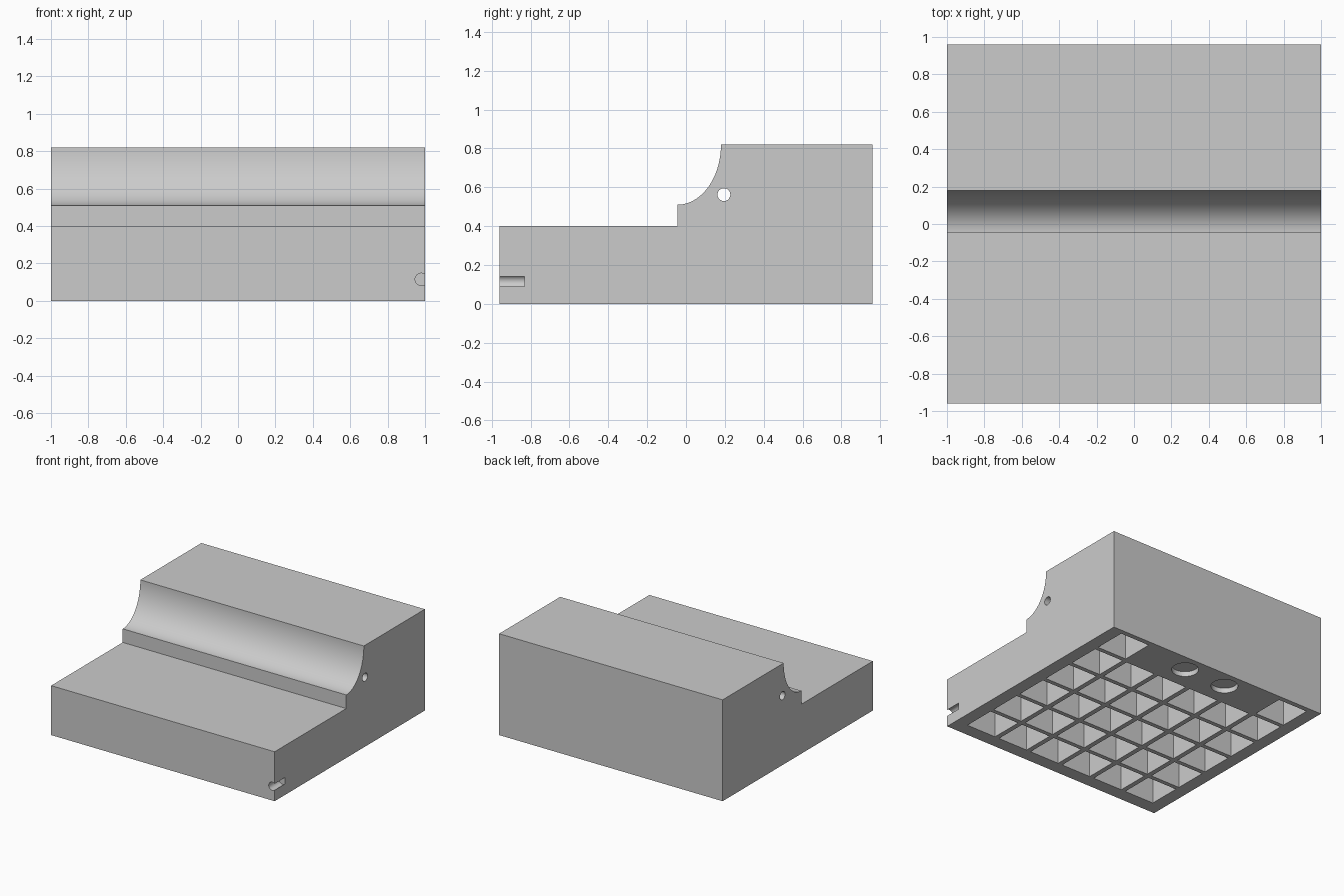
import bpy
import bmesh
import math
from mathutils import Matrix, Vector

cube = bpy.data.objects.get("Cube")
if cube:
    bpy.data.objects.remove(cube, do_unlink=True)

# Single flat colour
grey = bpy.data.materials.new("plain_grey")
grey.use_nodes = True
colour = (0.6, 0.6, 0.6, 1)
grey.diffuse_color = colour
grey.node_tree.nodes["Principled BSDF"].inputs["Base Color"].default_value = colour


def make_object(name, bm):
    bmesh.ops.recalc_face_normals(bm, faces=bm.faces)
    mesh = bpy.data.meshes.new(name)
    bm.to_mesh(mesh)
    bm.free()
    mesh.materials.append(grey)
    obj = bpy.data.objects.new(name, mesh)
    bpy.context.collection.objects.link(obj)
    return obj


def add_box(bm, centre, size):
    matrix = Matrix.Translation(centre) @ Matrix.Diagonal((*size, 1))
    bmesh.ops.create_cube(bm, size=1, matrix=matrix)


def add_cylinder(bm, centre, radius, depth, axis="Z"):
    turn = {"X": Matrix.Rotation(math.pi / 2, 4, "Y"),
            "Y": Matrix.Rotation(math.pi / 2, 4, "X"),
            "Z": Matrix.Identity(4)}[axis]
    bmesh.ops.create_cone(bm, cap_ends=True, segments=48, radius1=radius,
                          radius2=radius, depth=depth,
                          matrix=Matrix.Translation(centre) @ turn)


# Stepped body: side profile with a hollow cove, extruded across the width
back, top, shelf, step, ledge, cove_end = 0.96, 0.82, 0.4, -0.045, 0.51, 0.18
profile = [(-back, 0), (back, 0), (back, top)]
segments = 32
for i in range(segments + 1):
    a = math.pi / 2 * i / segments
    profile.append((step + (cove_end - step) * math.cos(a),
                    top - (top - ledge) * math.sin(a)))
profile += [(step, shelf), (-back, shelf)]

bm = bmesh.new()
face = bm.faces.new([bm.verts.new((-1, y, z)) for y, z in profile])
side = bmesh.ops.extrude_face_region(bm, geom=[face])
bmesh.ops.translate(bm, vec=Vector((2, 0, 0)),
                    verts=[v for v in side["geom"] if isinstance(v, bmesh.types.BMVert)])
body = make_object("stepped_body", bm)

# Underside pockets: six by six grid, back row keeps only its end pockets
cut = bmesh.new()
pocket, depth = 0.266, 0.3
for row in range(6):
    for col in range(6):
        if row == 0 and 0 < col < 5:
            continue
        centre = ((col - 2.5) * 0.305, 0.787 - row * 0.301, depth / 2 - 0.05)
        add_box(cut, centre, (pocket, pocket, depth + 0.1))

# Two shallow round recesses in the underside
for x in (-0.19, 0.19):
    add_cylinder(cut, (x, 0.815, 0), 0.1, 0.08)

# Cross hole through both sides, and small open slot at the front left corner
add_cylinder(cut, (0, 0.195, 0.562), 0.033, 2.2, "X")
add_cylinder(cut, (0.98, -0.93, 0.115), 0.033, 0.2, "Y")
cutter = make_object("recess_cutter", cut)
cutter.hide_render = True

# Carve the recesses and bake the result
carve = body.modifiers.new("carve", "BOOLEAN")
carve.operation = "DIFFERENCE"
carve.solver = "EXACT"
carve.object = cutter
bpy.ops.object.select_all(action="DESELECT")
bpy.context.view_layer.objects.active = body
body.select_set(True)
bpy.ops.object.modifier_apply(modifier=carve.name)
bpy.data.objects.remove(cutter, do_unlink=True)
bpy.ops.object.shade_smooth_by_angle(angle=math.radians(30))
